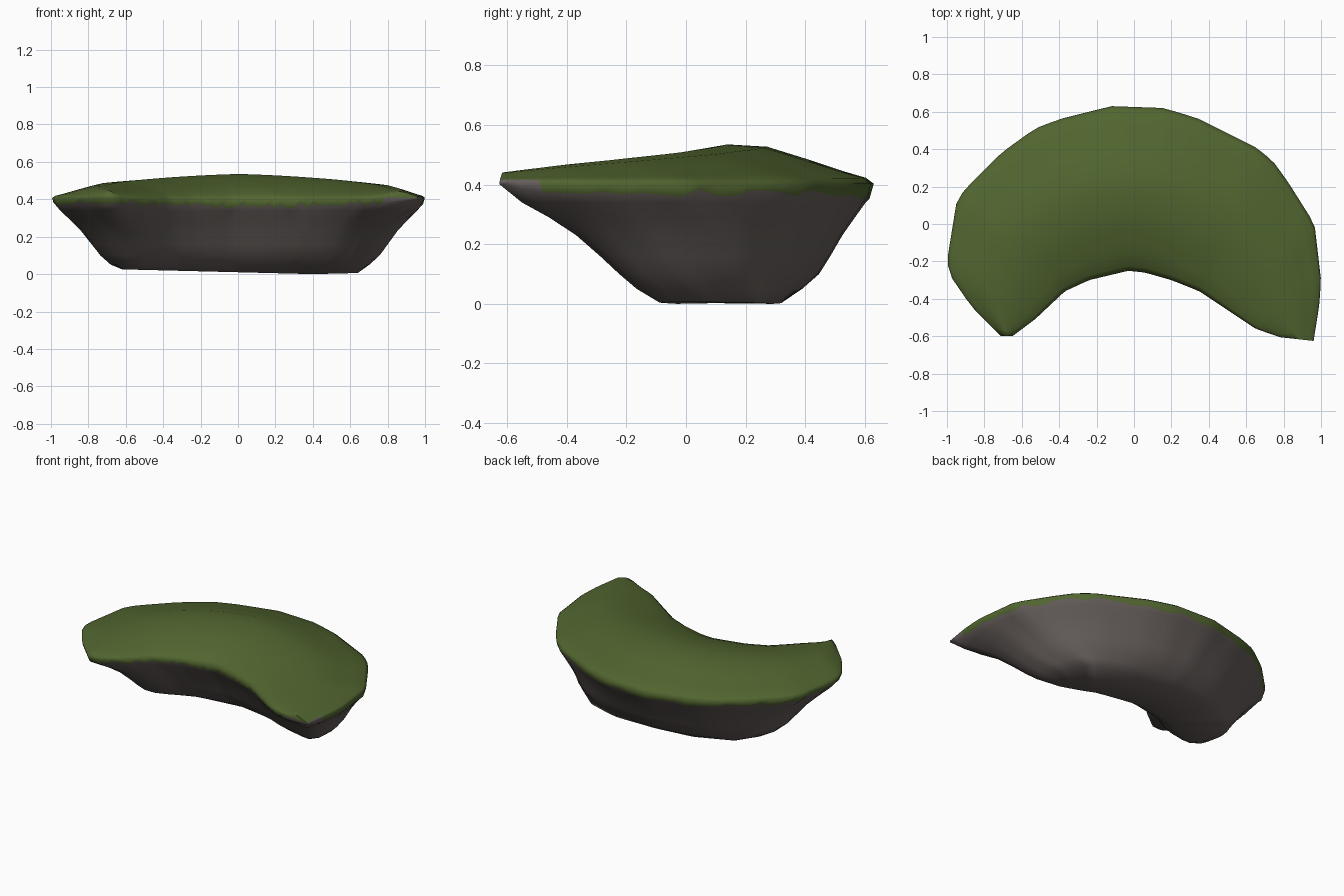
import bpy, bmesh, math, random
from mathutils import Vector

if "Cube" in bpy.data.objects:
    bpy.data.objects.remove(bpy.data.objects["Cube"])

random.seed(4)
N = 57  # stations along the crescent

def material(name, col):
    m = bpy.data.materials.new(name)
    m.diffuse_color = (*col, 1)
    m.use_nodes = True
    m.node_tree.nodes["Principled BSDF"].inputs["Base Color"].default_value = m.diffuse_color
    return m

def resample(pts, n):
    """Evenly spaced points along a polyline."""
    pts = [Vector(p) for p in pts]
    seg = [(b - a).length for a, b in zip(pts, pts[1:])]
    total, out = sum(seg), []
    for i in range(n):
        d, k = total * i / (n - 1), 0
        while k < len(seg) - 1 and d > seg[k]:
            d -= seg[k]
            k += 1
        out.append(pts[k].lerp(pts[k + 1], min(1, d / seg[k])))
    return out

# Plan outlines, left tip to right tip
rim_out = resample([(-.71, -.60), (-.87, -.44), (-.98, -.28), (-1, -.2), (-.95, .11), (-.91, .18),
                    (-.71, .38), (-.53, .51), (-.4, .56), (-.12, .63), (.16, .62), (.34, .565),
                    (.65, .41), (.74, .34), (.82, .23), (.965, 0), (1, -.3), (.99, -.44), (.96, -.625)], N)
rim_in = resample([(-.65, -.60), (-.53, -.51), (-.37, -.36), (-.24, -.30), (-.03, -.25), (.06, -.26),
                   (.2, -.30), (.35, -.36), (.65, -.56), (.78, -.605)], N)
base_out = resample([(-.57, -.09), (-.62, -.04), (-.62, .08), (-.52, .22), (-.27, .31), (0, .33),
                     (.30, .32), (.55, .25), (.64, .08), (.64, -.04), (.60, -.09)], N)
base_in = resample([(-.50, -.09), (-.3, 0), (0, .05), (.3, .01), (.53, -.08)], N)

# Rock wall profile (height, shift from rim to base, same at the tips)
# and grass crown profile (across, rise)
WALL = [(.02, 1, 1), (.05, .8, .86), (.10, .61, .75), (.16, .485, .63),
        (.23, .35, .48), (.29, .21, .31), (.34, .09, .14)]
CROWN = [(.03, .16), (.12, .44), (.28, .8), (.45, 1), (.6, .94), (.75, .62), (.88, .32), (.97, .14)]

def wall(rim, base, s):
    pts = []
    for z, t_mid, t_tip in WALL:
        p = rim.lerp(base, t_mid + (t_tip - t_mid) * s ** 4)
        if z < .04:
            z = .025 * abs(p.x - .4)
        pts.append((p.x, p.y, z))
    # ragged grass edge, then the rim itself
    z = .362 + .025 * s * s + random.uniform(-.014, .014)
    p = rim.lerp(base, (.40 - z))
    pts.append((p.x, p.y, z))
    pts.append((rim.x, rim.y, .403 + .008 * s * s))
    return pts

bm = bmesh.new()
sections = []
for i in range(N):
    s = 2 * i / (N - 1) - 1
    inner = wall(rim_in[i], base_in[i], s)
    outer = wall(rim_out[i], base_out[i], s)
    rise = .028 + .102 * (1 - abs(s) ** 1.4)
    top = []
    for f, h in CROWN:
        p = rim_in[i].lerp(rim_out[i], f)
        top.append((p.x, p.y, .405 + .008 * s * s + rise * h))
    sections.append([bm.verts.new(p) for p in inner + top + outer[::-1]])

M = len(sections[0])
G = len(WALL)  # index of the grass edge

# Skin between stations: grass above the ragged edge, rock below
for i in range(N - 1):
    a, b = sections[i], sections[i + 1]
    for j in range(M):
        k = (j + 1) % M
        f = bm.faces.new((a[j], a[k], b[k], b[j]))
        grass = G <= j < M - 1 - G
        # bare rock on the outer side of the right tip
        if j in (M - 2 - G, M - 3 - G) and rim_out[i].x > .8 and rim_out[i].y < -.44:
            grass = False
        f.material_index = 0 if grass else 1

# Tip caps
for sec, bare in ((sections[0], False), (sections[-1], True)):
    for j in range(M // 2 - 1):
        f = bm.faces.new((sec[j], sec[j + 1], sec[M - 2 - j], sec[M - 1 - j]))
        f.material_index = 0 if j > G or (j == G and not bare) else 1

bmesh.ops.recalc_face_normals(bm, faces=bm.faces)
me = bpy.data.meshes.new("crescent_island")
bm.to_mesh(me)
bm.free()
me.materials.append(material("moss green grass", (.083, .13, .029)))
me.materials.append(material("grey brown rock", (.13, .11, .103)))
island = bpy.data.objects.new("crescent_island", me)
bpy.context.collection.objects.link(island)
bpy.context.view_layer.objects.active = island
island.select_set(True)
bpy.ops.object.shade_smooth_by_angle(angle=math.radians(80))
